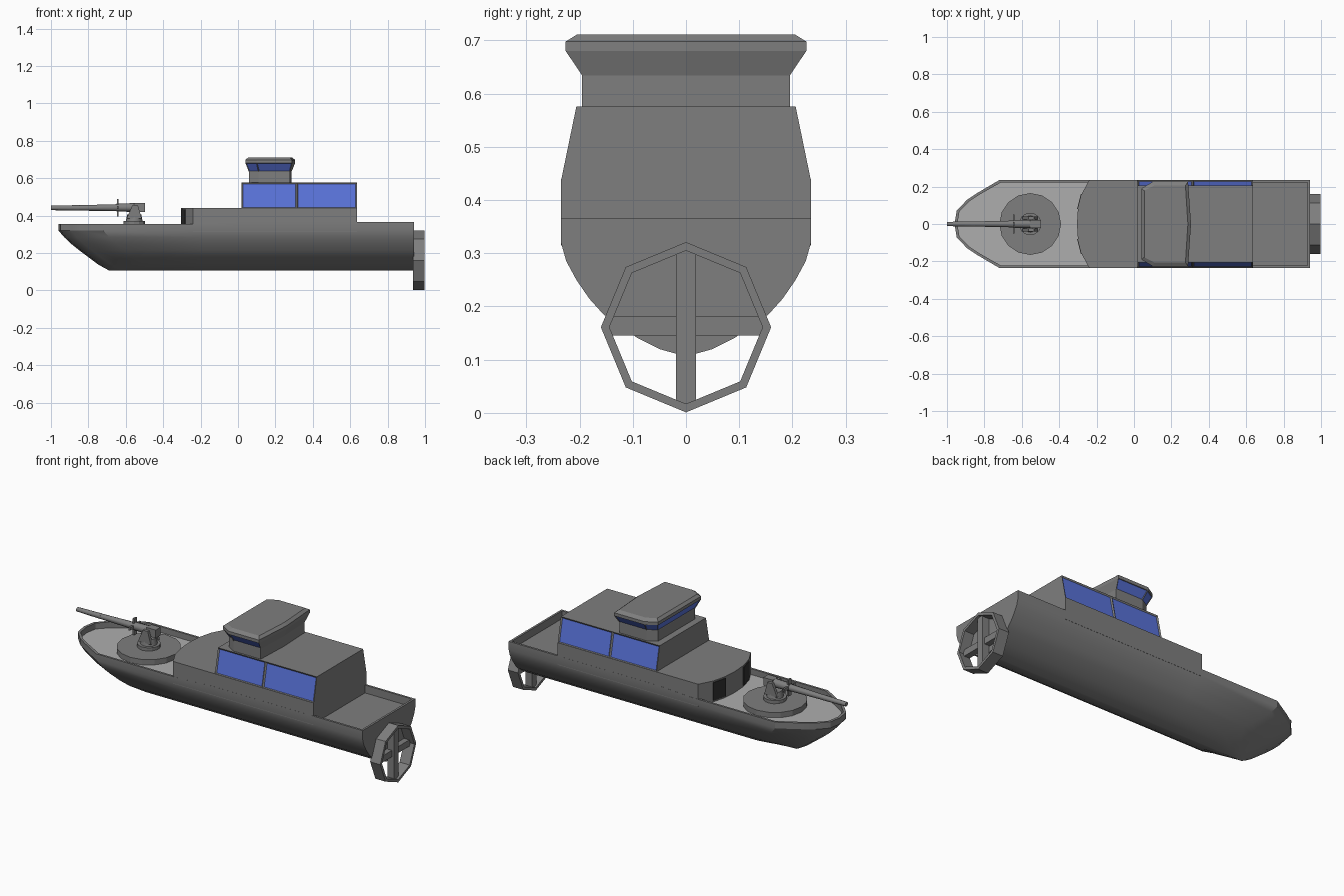
import bpy, bmesh, math
from mathutils import Matrix, Vector

if "Cube" in bpy.data.objects:
    bpy.data.objects.remove(bpy.data.objects["Cube"])


def material(name, r, g, b):
    m = bpy.data.materials.new(name)
    m.diffuse_color = (r, g, b, 1)
    m.use_nodes = True
    m.node_tree.nodes["Principled BSDF"].inputs["Base Color"].default_value = m.diffuse_color
    return m


GREY = material("hull grey", 0.21, 0.21, 0.21)
LIGHT = material("light deck grey", 0.42, 0.42, 0.42)
BLUE = material("window blue", 0.10, 0.17, 0.70)
DARK = material("dark doorway", 0.03, 0.03, 0.03)


def finish(name, bm, mats=(GREY,), smooth=None):
    bmesh.ops.recalc_face_normals(bm, faces=bm.faces)
    me = bpy.data.meshes.new(name)
    bm.to_mesh(me)
    bm.free()
    for m in mats:
        me.materials.append(m)
    ob = bpy.data.objects.new(name, me)
    bpy.context.collection.objects.link(ob)
    if smooth:
        bpy.ops.object.select_all(action='DESELECT')
        ob.select_set(True)
        bpy.context.view_layer.objects.active = ob
        bpy.ops.object.shade_smooth_by_angle(angle=math.radians(smooth))
    return ob


def ring(half, z):
    """Mirror a half outline across y = 0; z is a number or a function of x."""
    h = z if callable(z) else (lambda x: z)
    pts = list(half) + [(x, -y) for x, y in reversed(half) if y > 0]
    return [(x, y, h(x)) for x, y in pts]


def loft(rings, cap_top=True):
    bm = bmesh.new()
    rows = [[bm.verts.new(p) for p in r] for r in rings]
    n = len(rows[0])
    for a, b in zip(rows, rows[1:]):
        for i in range(n):
            j = (i + 1) % n
            bm.faces.new((a[i], a[j], b[j], b[i]))
    bm.faces.new(rows[0])
    if cap_top:
        bm.faces.new(rows[-1])
    return bm, rows


def box(name, x0, x1, y0, y1, z0, z1, mat=GREY):
    bm, _ = loft([[(x0, y0, z), (x1, y0, z), (x1, y1, z), (x0, y1, z)] for z in (z0, z1)])
    return finish(name, bm, (mat,))


def cone(name, p, q, r0, r1, n=12, smooth=None):
    p, q = Vector(p), Vector(q)
    d = q - p
    bm = bmesh.new()
    bmesh.ops.create_cone(bm, cap_ends=True, segments=n, radius1=r0, radius2=r1, depth=d.length)
    rot = d.to_track_quat('Z', 'Y').to_matrix().to_4x4()
    bmesh.ops.transform(bm, matrix=Matrix.Translation((p + q) / 2) @ rot, verts=bm.verts)
    return finish(name, bm, (GREY,), smooth)


# Hull: stacked outlines with a raked bow, a bulwark and a sunken deck
BOW = [(0, 0), (.05, .3), (.28, .55), (.5, .7), (1, 1)]


def hull_half(xf, w, length=.24, stern=.94):
    pts = [(xf + length * u, w * v) for u, v in BOW]
    return pts + [(-.2, w), (0, w), (stern, w)]


def rim(x):
    return .355 if x < -.1 else .366


LEVELS = [(.107, .004, -.69), (.12, .05, -.715), (.14, .09, -.75), (.185, .155, -.81),
          (.215, .182, -.85), (.25, .206, -.893), (.285, .225, -.93), (.32, .235, -.96)]
rings = [ring(hull_half(xf, w), z) for z, w, xf in LEVELS]
rings += [ring(hull_half(-.96, .235), rim),
          ring(hull_half(-.945, .223, .235, .928), rim),
          ring(hull_half(-.945, .223, .235, .928), .322)]
bm, rows = loft(rings, cap_top=False)
top = rows[-1]
n = len(top)
for i in range(len(BOW) + 2):
    ids = (0, 1, n - 1) if i == 0 else (i, i + 1, n - i - 1, n - i)
    f = bm.faces.new([top[k] for k in ids])
    f.material_index = 1 if f.calc_center_median().x < 0 else 0
finish("hull", bm, (GREY, LIGHT), 30)

# Lower cabin with a rounded front
FRONT = [(-.305, 0), (-.30, .08), (-.28, .16), (-.24, .2345)]
cabin = FRONT + [(.635, .2345)]
bm, _ = loft([ring(cabin, .315), ring(cabin, .44)])
finish("lower_cabin", bm)

# Dark doorways on the rounded front
(ax, ay), (bx, by) = FRONT[1], FRONT[2]
for s, side in ((1, "left"), (-1, "right")):
    outline = [(ax - .004, s * ay), (bx - .004, s * by), (bx + .003, s * by), (ax + .003, s * ay)]
    bm, _ = loft([[(x, y, z) for x, y in outline] for z in (.33, .432)])
    finish("doorway_" + side, bm, (DARK,))

# Upper cabin with two inset windows on each sloping side
bm, _ = loft([ring([(.02, w), (.315, w), (.635, w)], z) for z, w in ((.438, .2345), (.576, .206))])
bm.normal_update()
bmesh.ops.recalc_face_normals(bm, faces=bm.faces)
sides = [f for f in bm.faces if abs(f.normal.y) > .8]
bmesh.ops.inset_individual(bm, faces=sides, thickness=.010, depth=-.006)
for f in sides:
    f.material_index = 1
finish("upper_cabin", bm, (GREY, BLUE))

# Bridge: neck, flared window band and chamfered roof
neck = [(.058, .165), (.11, .195), (.278, .195), (.286, 0)]
wide = [(.04, .19), (.10, .226), (.289, .226), (.305, 0)]
roof = [(.055, .178), (.108, .205), (.275, .205), (.288, 0)]
bm, _ = loft([ring(neck, .57), ring(neck, .634), ring(wide, .68), ring(wide, .698), ring(roof, .711)])
bmesh.ops.recalc_face_normals(bm, faces=bm.faces)
band = [f for f in bm.faces if .64 < f.calc_center_median().z < .67 and f.normal.x < .4]
bmesh.ops.inset_individual(bm, faces=band, thickness=.005, depth=-.003)
for f in band:
    f.material_index = 1
finish("bridge", bm, (GREY, BLUE))

# Deck gun: platform, pedestal, yoke, barrel and sight
GX = -.555
cone("gun_platform", (GX, 0, .32), (GX, 0, .352), .165, .165, 16)
cone("gun_base", (GX, 0, .35), (GX, 0, .370), .06, .06, 14)
cone("gun_pedestal", (GX, 0, .368), (GX, 0, .405), .045, .038, 12, 40)
for s, side in ((1, "left"), (-1, "right")):
    prof = [(-.595, .385), (-.515, .385), (-.535, .455), (-.565, .455)]
    bm, _ = loft([[(x, s * y, z) for x, z in prof] for y in (.024, .040)])
    finish("gun_yoke_" + side, bm)
box("gun_breech", -.555, -.497, -.022, .022, .42, .466)
cone("gun_body", (-.65, 0, .443), (-.54, 0, .443), .021, .024, 10, 40)
cone("gun_barrel", (-.86, 0, .441), (-.64, 0, .442), .014, .019, 10, 40)
cone("gun_muzzle", (-1.0, 0, .441), (-.85, 0, .441), .012, .015, 10, 40)
box("sight_bar", -.648, -.638, -.05, .05, .436, .452)
box("sight_post", -.648, -.638, -.012, .012, .395, .488)

# Propeller guard: eight-sided ring with a cross of bars
bm = bmesh.new()
rows = []
for r, x in ((.16, .935), (.16, .998), (.144, .998), (.144, .935)):
    rows.append([bm.verts.new((x, r * math.sin(a * math.pi / 4), .161 + r * math.cos(a * math.pi / 4)))
                 for a in range(8)])
for k in range(4):
    a, b = rows[k], rows[(k + 1) % 4]
    for i in range(8):
        j = (i + 1) % 8
        bm.faces.new((a[i], a[j], b[j], b[i]))
finish("propeller_guard", bm)
box("rudder_post", .945, .985, -.019, .019, .012, .31)
box("cross_bar", .938, .972, -.146, .146, .145, .181)
